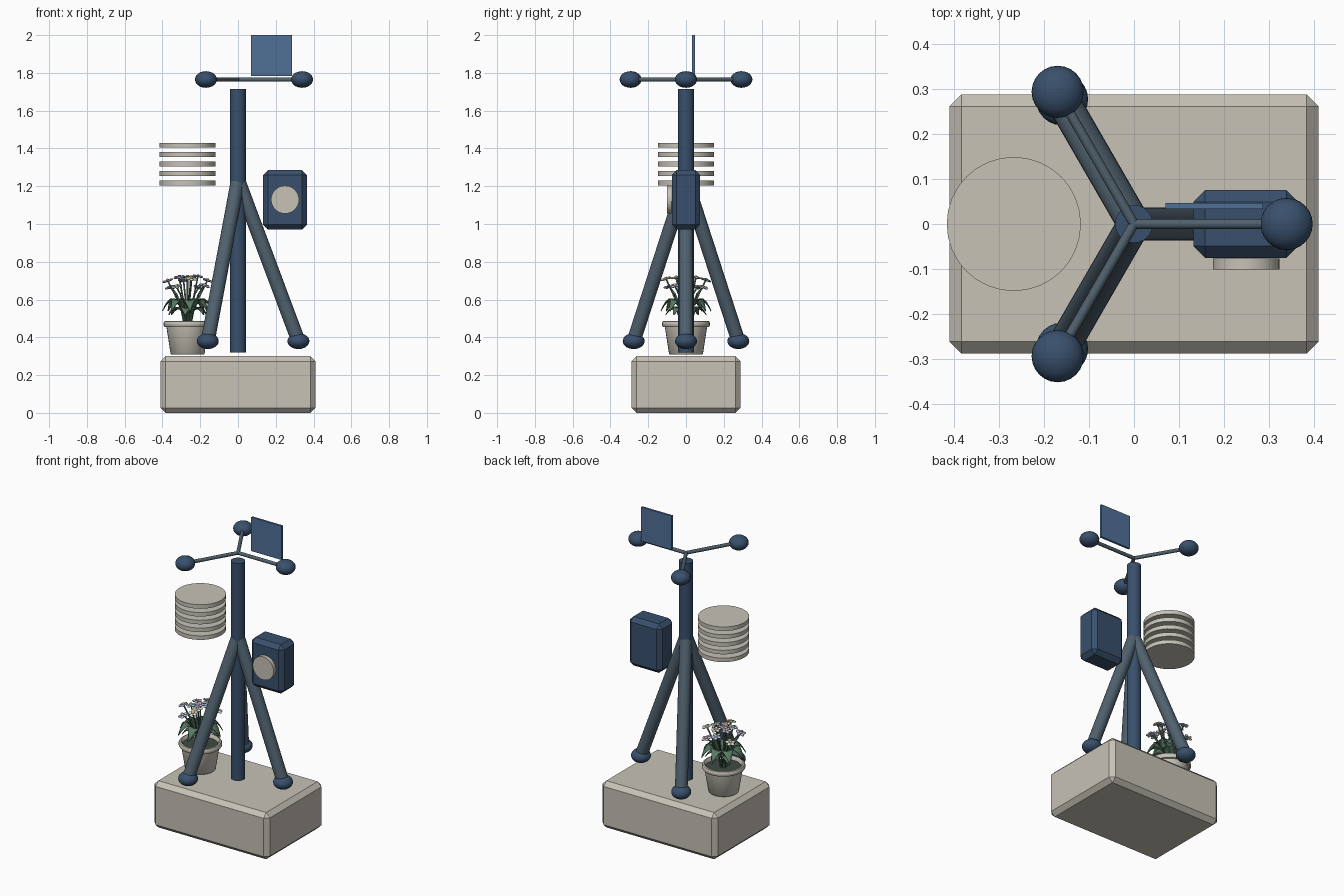
import bpy, bmesh, math, random
from math import cos, sin, pi
from mathutils import Vector, Matrix

if "Cube" in bpy.data.objects:
    bpy.data.objects.remove(bpy.data.objects["Cube"])

random.seed(4)


def material(name, r, g, b):
    m = bpy.data.materials.new(name)
    m.diffuse_color = (r, g, b, 1)
    m.use_nodes = True
    m.node_tree.nodes["Principled BSDF"].inputs["Base Color"].default_value = m.diffuse_color
    return m


CREAM = material("cream", 0.57, 0.54, 0.47)
NAVY = material("navy", 0.04, 0.08, 0.15)
SLATE = material("slate", 0.08, 0.12, 0.155)
BLUE = material("vane_blue", 0.08, 0.16, 0.31)
LEAF = material("leaf_green", 0.10, 0.20, 0.13)
SOIL = material("soil", 0.05, 0.07, 0.055)
PETALS = [material("petal_white", 0.75, 0.72, 0.68), material("petal_lilac", 0.5, 0.48, 0.72),
          material("petal_blue", 0.4, 0.52, 0.72)]
YELLOW = material("flower_centre", 0.7, 0.5, 0.12)


def finish(name, mat, smooth=True):
    ob = bpy.context.object
    ob.name = name
    ob.data.materials.append(mat)
    if smooth:
        bpy.ops.object.shade_smooth_by_angle(angle=math.radians(40))
    return ob


def box(name, lo, hi, mat, bevel=0):
    lo, hi = Vector(lo), Vector(hi)
    bpy.ops.mesh.primitive_cube_add(size=1, location=(lo + hi) / 2)
    ob = bpy.context.object
    ob.scale = hi - lo
    bpy.ops.object.transform_apply(location=False, rotation=False, scale=True)
    if bevel:
        mod = ob.modifiers.new("chamfer", 'BEVEL')
        mod.width, mod.segments = bevel, 1
    return finish(name, mat, False)


def rod(name, a, b, r, mat, sides=24):
    a, b = Vector(a), Vector(b)
    bpy.ops.mesh.primitive_cylinder_add(vertices=sides, radius=r, depth=(b - a).length,
                                        location=(a + b) / 2,
                                        rotation=(b - a).to_track_quat('Z', 'Y').to_euler())
    return finish(name, mat)


def ball(name, loc, r, h, mat):
    bpy.ops.mesh.primitive_uv_sphere_add(segments=24, ring_count=14, radius=1, location=loc)
    bpy.context.object.scale = (r, r, h)
    bpy.ops.object.transform_apply(location=False, rotation=False, scale=True)
    return finish(name, mat)


def mesh_object(name, bm, mats):
    me = bpy.data.meshes.new(name)
    bm.to_mesh(me)
    bm.free()
    for m in mats:
        me.materials.append(m)
    ob = bpy.data.objects.new(name, me)
    bpy.context.collection.objects.link(ob)
    bpy.ops.object.select_all(action='DESELECT')
    ob.select_set(True)
    bpy.context.view_layer.objects.active = ob
    bpy.ops.object.shade_smooth_by_angle(angle=math.radians(40))
    return ob


# Base block and mast
box("base_block", (-0.41, -0.288, 0.0), (0.41, 0.288, 0.30), CREAM, 0.027)
rod("mast", (0, 0, 0.32), (0, 0, 1.715), 0.042, NAVY)

# Tripod legs with feet, and rotor arms with cups
for i in range(3):
    d = Vector((cos(i * 2 * pi / 3), sin(i * 2 * pi / 3), 0))
    foot = d * 0.32 + Vector((0, 0, 0.38))
    rod(f"leg_{i + 1}", (0, 0, 1.235), foot, 0.037, SLATE)
    ball(f"foot_{i + 1}", foot, 0.058, 0.042, NAVY)
    cup = d * 0.339 + Vector((0, 0, 1.765))
    rod(f"rotor_arm_{i + 1}", (0, 0, 1.765), cup, 0.011, SLATE, 16)
    ball(f"rotor_cup_{i + 1}", cup, 0.058, 0.044, NAVY)

# Wind vane plate
box("vane_plate", (0.07, 0.033, 1.783), (0.287, 0.047, 2.0), BLUE)

# Control box with round dial
box("control_box", (0.132, -0.075, 0.971), (0.365, 0.075, 1.285), NAVY, 0.026)
rod("dial", (0.249, -0.101, 1.129), (0.249, -0.077, 1.129), 0.074, CREAM, 32)

# Stack of shield plates
PX = -0.267
for i in range(5):
    z = 1.217 + i * 0.05
    rod(f"shield_plate_{i + 1}", (PX, 0, z - 0.013), (PX, 0, z + 0.013), 0.149, CREAM, 32)

# Flower pot, turned from a profile
profile = [(0, 0.31), (0.086, 0.31), (0.09, 0.314), (0.112, 0.455), (0.122, 0.456), (0.127, 0.464),
           (0.127, 0.476), (0.122, 0.485), (0.113, 0.487), (0.106, 0.48), (0.1, 0.44)]
bm = bmesh.new()
vs = [bm.verts.new((r, 0, z)) for r, z in profile]
es = [bm.edges.new(p) for p in zip(vs, vs[1:])]
bmesh.ops.spin(bm, geom=vs + es, cent=(0, 0, 0), axis=(0, 0, 1), angle=2 * pi, steps=32)
bmesh.ops.remove_doubles(bm, verts=bm.verts, dist=1e-4)
bmesh.ops.recalc_face_normals(bm, faces=bm.faces)
mesh_object("flower_pot", bm, [CREAM]).location.x = PX
rod("soil", (PX, 0, 0.445), (PX, 0, 0.465), 0.104, SOIL, 32)


# Leaves: folded pointed blades that arch outward
def add_leaf(bm, ang, r0, z0, reach, rise, droop, width):
    d, side = Vector((cos(ang), sin(ang), 0)), Vector((-sin(ang), cos(ang), 0))
    rows, n = [], 7
    for k in range(n + 1):
        t = k / n
        c = d * (r0 + reach * t) + Vector((0, 0, z0 + rise * t - droop * t * t))
        w = width * sin(pi * t ** 0.8) + 0.002
        lift = Vector((0, 0, 0.35 * w))
        rows.append([bm.verts.new(p) for p in (c - side * w + lift, c, c + side * w + lift)])
    for a, b in zip(rows, rows[1:]):
        for j in range(2):
            bm.faces.new((a[j], b[j], b[j + 1], a[j + 1]))


bm = bmesh.new()
for i in range(8):
    add_leaf(bm, i * pi / 4 + 0.1, 0.03, 0.55, 0.105, 0.19, 0.2, 0.032)
for i in range(6):
    add_leaf(bm, i * pi / 3 + 0.4, 0.02, 0.53, 0.09, 0.1, 0.11, 0.028)
leaves = mesh_object("leaves", bm, [LEAF])
leaves.location.x = PX
leaves.modifiers.new("thickness", 'SOLIDIFY').thickness = 0.004

# Stems and flower heads
heads = [(i * pi / 4 + 0.2, 0.108, 0.705 - 0.035 * (i % 2)) for i in range(8)]
heads += [(i * 2 * pi / 5, 0.055, 0.72) for i in range(5)] + [(0, 0, 0.725)]
curve = bpy.data.curves.new("stems", 'CURVE')
curve.dimensions, curve.bevel_depth, curve.bevel_resolution = '3D', 0.0045, 1
curve.materials.append(LEAF)
bm = bmesh.new()
for n, (a, r, z) in enumerate(heads):
    d = Vector((cos(a), sin(a), 0))
    top = d * r + Vector((0, 0, z + random.uniform(-0.006, 0.006)))
    sp = curve.splines.new('POLY')
    sp.points.add(3)
    for p, (f, h) in zip(sp.points, ((0.15, 0.46), (0.32, 0.55), (0.65, 0.63), (1, top.z))):
        p.co = (d.x * r * f, d.y * r * f, min(h, top.z), 1)
    frame = Matrix.Translation(top) @ Matrix.Rotation(r * 3, 4, Vector((-d.y, d.x, 0.001)))
    for k in range(6):
        # five petals, then the centre
        if k < 5:
            m = frame @ Matrix.Rotation(k * 2 * pi / 5 + n, 4, 'Z') @ Matrix.Translation((0.018, 0, 0)) \
                @ Matrix.Diagonal((0.013, 0.0105, 0.006, 1))
        else:
            m = frame @ Matrix.Translation((0, 0, 0.004)) @ Matrix.Diagonal((0.009, 0.009, 0.007, 1))
        made = bmesh.ops.create_uvsphere(bm, u_segments=10, v_segments=6, radius=1, matrix=m)
        for f in {f for v in made["verts"] for f in v.link_faces}:
            f.material_index = n % 3 if k < 5 else 3
mesh_object("flowers", bm, PETALS + [YELLOW]).location.x = PX
stems = bpy.data.objects.new("stems", curve)
stems.location.x = PX
bpy.context.collection.objects.link(stems)
